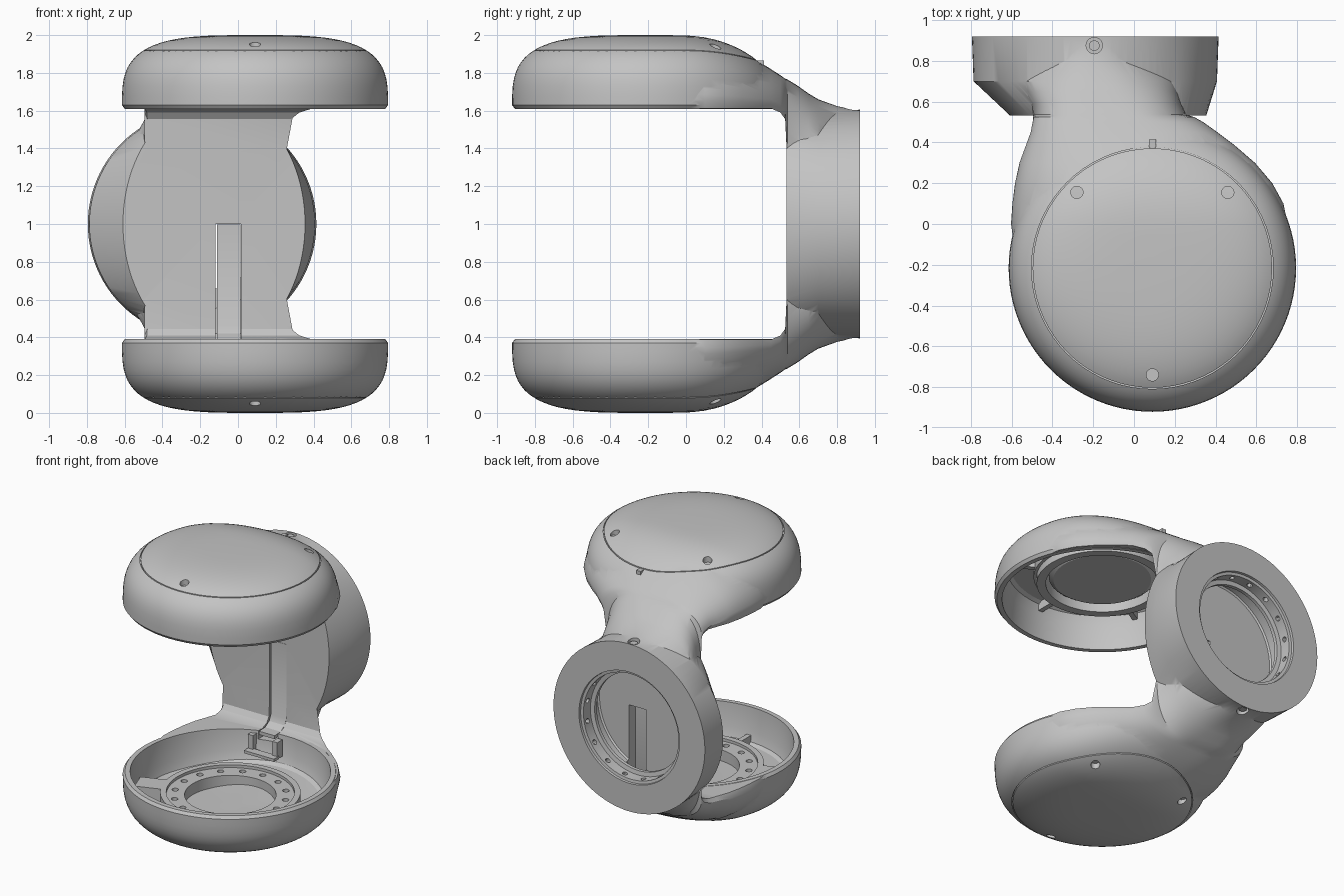
import bpy
import bmesh
from math import sin, cos, pi, radians
from mathutils import Vector, Matrix

if "Cube" in bpy.data.objects:
    bpy.data.objects.remove(bpy.data.objects["Cube"], do_unlink=True)

grey = bpy.data.materials.new("light grey")
grey.use_nodes = True
GREY = (0.55, 0.55, 0.55, 1)
grey.diffuse_color = GREY
grey.node_tree.nodes["Principled BSDF"].inputs["Base Color"].default_value = GREY

PX, PY, RIM = 0.09, -0.216, 1.61     # pod axis and rim height
RX = -0.19                           # axis of the rear ring
POWER = 3.4                          # squareness of the domes


def bent(x, y, h):
    """Pod space: the dome sinks towards the neck."""
    return Vector((x, y, RIM + h * (1 - 0.18 * (max(0, y) / 0.39) ** 2)))


def flat(x, y, h):
    return Vector((x, y, RIM + h))


def rear(x, y, h):
    return Vector((RX + x, h, 1 + y))


def lathe(bm, profile, cx=PX, cy=PY, place=flat, segs=72):
    """Spin a closed (radius, height) profile; zero radius becomes a pole."""
    rows = []
    for r, h in profile:
        if r == 0:
            rows.append([bm.verts.new(place(cx, cy, h))] * segs)
        else:
            rows.append([bm.verts.new(place(cx + r * cos(2 * pi * i / segs),
                                            cy + r * sin(2 * pi * i / segs), h))
                         for i in range(segs)])
    for a, b in zip(rows, rows[1:] + rows[:1]):
        for i in range(segs):
            j = (i + 1) % segs
            quad = list(dict.fromkeys((a[i], a[j], b[j], b[i])))
            if len(quad) > 2:
                bm.faces.new(quad)


def peg(bm, x, y, r, h0, h1, place=flat, segs=20):
    lathe(bm, [(0, h0), (r, h0), (r, h1), (0, h1)], x, y, place, segs)


def loft(bm, sections):
    rows = [[bm.verts.new(p) for p in s] for s in sections]
    n = len(rows[0])
    for a, b in zip(rows, rows[1:]):
        for i in range(n):
            j = (i + 1) % n
            bm.faces.new((a[i], a[j], b[j], b[i]))
    bm.faces.new(rows[0])
    bm.faces.new(rows[-1])


def extrude_x(bm, outline, x0, x1):
    loft(bm, [[(x, y, z) for y, z in outline] for x in (x0, x1)])


def box(bm, size, matrix):
    bmesh.ops.create_cube(bm, size=1, matrix=matrix @ Matrix.Diagonal((*size, 1)))


def part(name, build, low=False):
    """Build an object, mirrored to the lower half if asked."""
    bm = bmesh.new()
    build(bm)
    if low:
        for v in bm.verts:
            v.co.z = 2 - v.co.z
    bmesh.ops.recalc_face_normals(bm, faces=bm.faces)
    me = bpy.data.meshes.new(name)
    bm.to_mesh(me)
    bm.free()
    me.materials.append(grey)
    ob = bpy.data.objects.new(name, me)
    bpy.context.scene.collection.objects.link(ob)
    return ob


def combine(ob, steps):
    """Apply booleans in order and discard the tools."""
    for tool, op in steps:
        tool.hide_render = True
        m = ob.modifiers.new(op, 'BOOLEAN')
        m.operation, m.solver, m.object = op, 'EXACT', tool
    dg = bpy.context.evaluated_depsgraph_get()
    me = bpy.data.meshes.new_from_object(ob.evaluated_get(dg))
    ob.modifiers.clear()
    ob.data = me
    for tool, op in steps:
        bpy.data.objects.remove(tool, do_unlink=True)


# Pod: rounded dome with a chamfered rim
def pod(bm):
    e = 2 / POWER
    curve = [(0.705 * cos(t) ** e, 0.39 * sin(t) ** e)
             for t in (0.05 + (pi / 2 - 0.05) * k / 18 for k in range(18))]
    lathe(bm, [(0, 0), (0.69, 0), (0.705, 0.02)] + curve + [(0, 0.39)], place=bent, segs=96)


# Neck: y, left x, right x, bottom, top, squareness
NECK = [(-.1, -.59, .765, 1.612, 1.95, 2.5), (0, -.605, .755, 1.612, 1.965, 2.4),
        (.1, -.598, .735, 1.612, 1.965, 2.4), (.2, -.585, .68, 1.612, 1.948, 2.4),
        (.3, -.563, .595, 1.612, 1.905, 2.4), (.39, -.53, .49, 1.612, 1.857, 2.4),
        (.45, -.508, .41, 1.612, 1.82, 2.5), (.5, -.498, .34, 1.59, 1.787, 2.6),
        (.525, -.495, .295, 1.555, 1.77, 2.8), (.537, -.495, .255, 1.3, 1.765, 3.4),
        (.59, -.51, .235, 1.25, 1.733, 3.2), (.65, -.55, .225, 1.25, 1.69, 2.8),
        (.7, -.58, .22, 1.25, 1.66, 2.4), (.8, -.53, .14, 1.2, 1.624, 2),
        (.915, -.5, .12, 1.2, 1.6, 2)]


def neck(bm):
    sections = []
    for y, xl, xr, zb, zt, n in NECK:
        c, a, row = (xl + xr) / 2, (xr - xl) / 2, []
        for k in range(41):
            u, v = cos(pi * k / 40), max(0, sin(pi * k / 40))
            x = abs(u) ** (2 / n) * (1 if u > 0 else -1)
            end = k in (0, 40)          # chamfered lower edge
            row.append((c + (a - .015 * end) * x, y,
                        zb if end else zb + (zt - zb) * v ** (2 / n)))
        sections.append(row)
    loft(bm, sections)


# Rear ring body: an oval face flaring to a round drum
def drum(bm):
    rings = [(.533, -.127, .482, .66), (.7, RX, .597, .6), (.92, RX, .605, .605)]
    loft(bm, [[(c + rx * cos(2 * pi * i / 96), y, 1 + rz * sin(2 * pi * i / 96))
               for i in range(96)] for y, c, rx, rz in rings])


# Bore: stepped mouth, lip and wider chamber, with radial screw holes
def bore(bm):
    lathe(bm, [(0, .63), (.44, .63), (.45, .64), (.45, .79), (.35, .79), (.35, .815),
               (.38, .82), (.38, .9), (.4, .903), (.405, .95), (0, .95)], 0, 0, rear)


def bore_holes(bm):
    for k in range(16):
        a = 2 * pi * (k + .5) / 16
        peg(bm, 0, 0, .018, .36, .43, lambda x, y, h: Vector(
            (RX + h * cos(a) - x * sin(a), .862 + y, 1 + h * sin(a) + x * cos(a))), 12)


def cup(bm):
    lathe(bm, [(0, -.05), (.66, -.05), (.655, .02), (.645, .17), (.625, .235),
               (.6, .25), (0, .25)], place=bent)


# Seam around each cap, with its three screw holes
def seam(bm):
    lathe(bm, [(.587, .298), (.593, .298), (.593, .42), (.587, .42)], place=bent)


def screw_holes(bm):
    for x, y in ((-.28, .155), (.46, .155), (PX, -.74)):
        peg(bm, x, y, .03, .31, .45, bent)
    peg(bm, -.195, .875, .04, -.035, .1)


def slot(bm):
    extrude_x(bm, [(.38, .33), (.55, .33), (.66, .42), (.66, 1), (.52, 1),
                   (.52, .45), (.38, .45)], -.12, .015)


body = part("bracket_body", drum)
steps = []
for low in (False, True):
    steps += [(part("pod", pod, low), 'UNION'), (part("neck", neck, low), 'UNION')]
for low in (False, True):
    steps += [(part("cutter", f, low), 'DIFFERENCE') for f in (cup, seam, screw_holes)]
steps += [(part("cutter", f), 'DIFFERENCE') for f in (bore, bore_holes, slot)]
combine(body, steps)
parts = [body]


# Cable cover, curving from the wall into the lower cup
def cover(bm):
    extrude_x(bm, [(.534, .998), (.534, .46), (.515, .42), (.47, .392), (.4, .39),
                   (.4, .365), (.48, .365), (.54, .4), (.56, .46), (.56, .998)], -.112, .012)


def clips(bm):
    for x in (-.15, .045):
        box(bm, (.04, .06, .12), Matrix.Translation((x, .385, .31)))
    box(bm, (.24, .06, .02), Matrix.Translation((-.05, .34, .26)))


# Inside the cups: ribs, mounting flanges and the inner disc
def rib(bm, deg, width, depth):
    m = (Matrix.Translation((PX, PY, RIM + (depth + .255) / 2))
         @ Matrix.Rotation(radians(deg), 4, 'Z') @ Matrix.Translation((.535, 0, 0)))
    box(bm, (.19, width, .255 - depth), m)


def upper_ribs(bm):
    for deg in (30, 90, 150, 210, 270, 330):
        rib(bm, deg, .035, .19)


def lower_ribs(bm):
    for deg in (20, 270, 330):
        rib(bm, deg, .035, .19)
    rib(bm, 200, .15, .15)


def lower_flange(bm):
    lathe(bm, [(.3, .26), (.3, .17), (.42, .17), (.42, .15), (.46, .15), (.46, .26)])


def flange_holes(bm):
    for k in range(16):
        a = 2 * pi * k / 16
        peg(bm, PX + .37 * cos(a), PY + .37 * sin(a), .022, .1, .22, segs=14)


def upper_flange(bm):
    lathe(bm, [(.37, .26), (.37, .12), (.43, .12), (.43, .17), (.45, .17), (.45, .26)])


def inner_disc(bm):
    lathe(bm, [(0, .26), (0, .15), (.32, .15), (.35, .17), (.35, .26)])


def neck_screw(bm):
    peg(bm, -.195, .875, .026, -.05, -.012)


flange = part("lower_flange", lower_flange, True)
combine(flange, [(part("cutter", flange_holes, True), 'DIFFERENCE')])
parts += [flange, part("cable_cover", cover), part("cable_clips", clips),
          part("upper_flange", upper_flange), part("upper_inner_disc", inner_disc),
          part("upper_ribs", upper_ribs), part("lower_ribs", lower_ribs, True),
          part("upper_neck_screw", neck_screw), part("lower_neck_screw", neck_screw, True)]

# Smooth shading with crisp edges
for ob in parts:
    ob.data.shade_smooth()
    ob.data.set_sharp_from_angle(angle=radians(30))
